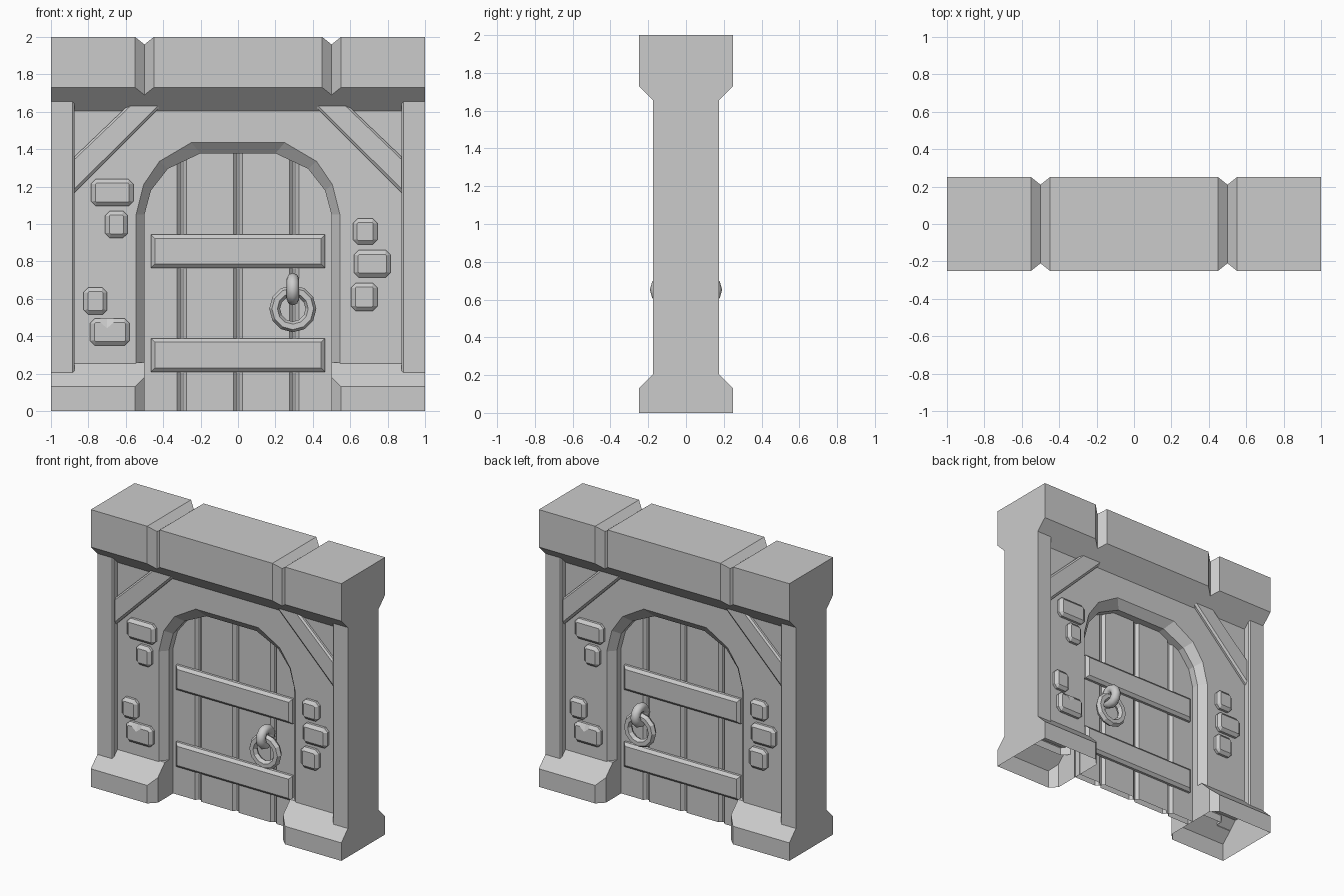
import bpy, bmesh, math
from mathutils import Vector

if "Cube" in bpy.data.objects:
    bpy.data.objects.remove(bpy.data.objects["Cube"])

WALL, POST = -0.125, -0.175      # depth of the wall face and the post face
PLANK, STRAP = -0.025, -0.06     # depth of the door planks and straps


def loft(name, sections, closed=False, cap=False, facing=(0, -1, 0), mirror=""):
    """Skin a row of point sections; optional cap on the last one, optional mirroring."""
    bm = bmesh.new()
    rows = [[bm.verts.new(p) for p in s] for s in sections]
    for a, b in zip(rows, rows[1:]):
        n = len(a)
        for i in range(n if closed else n - 1):
            j = (i + 1) % n
            bm.faces.new((a[i], a[j], b[j], b[i]))
    if cap:
        bm.faces.new(rows[-1])
    bmesh.ops.remove_doubles(bm, verts=bm.verts, dist=0.0005)
    bmesh.ops.recalc_face_normals(bm, faces=bm.faces)
    total = sum((f.normal * f.calc_area() for f in bm.faces), Vector())
    if total.dot(Vector(facing)) < 0:
        bmesh.ops.reverse_faces(bm, faces=bm.faces)
    me = bpy.data.meshes.new(name)
    bm.to_mesh(me)
    bm.free()
    ob = bpy.data.objects.new(name, me)
    bpy.context.collection.objects.link(ob)
    if mirror:
        m = ob.modifiers.new("Mirror", "MIRROR")
        m.use_axis = ("x" in mirror, "y" in mirror, False)
    return ob


def at_y(pts, y):
    return [(x, y, z) for x, z in pts]


def at_x(pts, x):
    return [(x, y, z) for y, z in pts]


def both_sides(pts):
    """Complete a half profile by reflecting its first coordinate."""
    return pts + [(-a, b) for a, b in reversed(pts)]


def rect(x0, x1, z0, z1, d=0.0):
    return [(x0 + d, z0 + d), (x1 - d, z0 + d), (x1 - d, z1 - d), (x0 + d, z1 - d)]


# top beam with a V groove on each side
full = both_sides([(-.12, 1.6), (-.25, 1.73), (-.25, 2), (-.18, 2)])
notch = both_sides([(-.12, 1.6), (-.21, 1.69), (-.21, 1.96), (-.21, 1.96)])
xs = [(-1, 0), (-.55, 0), (-.5, 1), (-.45, 0), (.45, 0), (.5, 1), (.55, 0), (1, 0)]
loft("top_beam", [at_x(notch if g else full, x) for x, g in xs], facing=(0, 0, 1))

# flared base blocks, open underneath, with a chamfered inner corner
base = both_sides([(-.25, 0), (-.25, .13), (-.12, .26)])
base_end = both_sides([(-.2, 0), (-.2, .18), (-.12, .26)])
loft("base_block", [at_x(base, -1), at_x(base, -.55), at_x(base_end, -.5)],
     cap=True, facing=(0, 0, 1), mirror="x")

# outer side faces and corner posts
side = both_sides([(-.25, 0), (-.25, .13), (POST, .205), (POST, 1.655), (-.25, 1.73), (-.25, 2)])
loft("side_face", [at_x(side, -1)], cap=True, facing=(-1, 0, 0), mirror="x")
post = [(-1, POST), (-.885, POST), (-.875, POST + .01), (-.875, -.12)]
loft("corner_post", [[(x, y, z) for x, y in post] for z in (.2, 1.66)], mirror="xy")

# wall with arched doorway
outer = both_sides([(-.545, .2), (-.545, 1.05), (-.505, 1.21), (-.42, 1.335), (-.25, 1.435)])
inner = both_sides([(-.5, .2), (-.5, 1.05), (-.465, 1.18), (-.375, 1.295), (-.2, 1.378)])
loft("wall_face", [at_y([(-.88, .2)] + outer + [(.88, .2), (.88, 1.65), (-.88, 1.65)], WALL)],
     cap=True, mirror="y")
loft("arch_reveal", [at_y(outer, WALL), at_y(inner, -.075), at_y(inner, -.01)], mirror="y")

# diagonal corner braces
brace_back = [(-.89, 1.15), (-.89, 1.345), (-.56, 1.66), (-.38, 1.66)]
brace_front = [(-.89, 1.172), (-.89, 1.33), (-.565, 1.64), (-.42, 1.64)]
loft("corner_brace", [at_y(brace_back, -.12), at_y(brace_back, -.14), at_y(brace_front, -.152)],
     closed=True, cap=True, mirror="xy")


# raised wall stones, one of them chipped
def stone(x0, x1, z0, z1, chipped=False):
    def ring(d, c, dip):
        a, b, e, f = x0 + d, x1 - d, z0 + d, z1 - d
        pts = [(a + c, e), (b - c, e), (b, e + c), (b, f - c), (b - c, f)]
        if chipped:
            m = x0 + .09
            pts += [(m + .035, f), (m, f - dip), (m - .035, f)]
        return pts + [(a + c, f), (a, f - c), (a, e + c)]
    front = loft("wall_stone", [at_y(ring(0, .025, 0), -.12), at_y(ring(0, .025, 0), -.143),
                                at_y(ring(.022, .006, .03), -.162)], closed=True, cap=True)
    back = front.copy()
    back.rotation_euler.z = math.pi
    bpy.context.collection.objects.link(back)


for s in [(-.785, -.56, 1.095, 1.24), (-.71, -.59, .925, 1.07), (-.825, -.7, .515, .66),
          (.615, .745, .89, 1.03), (.62, .815, .715, .86), (.605, .745, .535, .685)]:
    stone(*s)
stone(-.79, -.58, .35, .495, chipped=True)

# planked door with V grooves
planks = [(-.505, PLANK)]
for gx in (-.3, 0, .3):
    planks += [(gx - .025, PLANK), (gx - .006, -.005), (gx + .006, -.005), (gx + .025, PLANK)]
planks.append((.505, PLANK))
loft("door_planks", [[(x, y, z) for x, y in planks] for z in (0, 1.4)], mirror="y")

# door straps
for z in (.21, .765):
    r = (-.465, .465, z, z + .178)
    loft("door_strap", [at_y(rect(*r), -.02), at_y(rect(*r), STRAP + .018),
                        at_y(rect(*r, d=.02), STRAP)], closed=True, cap=True, mirror="y")


# door pull: a loop on the door with a ring hanging in it, on both faces
def torus(name, loc, rot, major, minor, segs, sides):
    bpy.ops.mesh.primitive_torus_add(location=loc, rotation=rot, major_radius=major,
                                     minor_radius=minor, major_segments=segs, minor_segments=sides)
    bpy.context.object.name = name
    return bpy.context.object


for s in (-1, 1):
    torus("pull_loop", (.293, .104 * s, .652), (0, math.pi / 2, 0), .054, .033, 12, 8)
    bpy.ops.object.shade_smooth_by_angle(angle=math.radians(50))
    torus("pull_ring", (.293, .104 * s, .547), (math.pi / 2, 0, 0), .097, .029, 12, 6)
